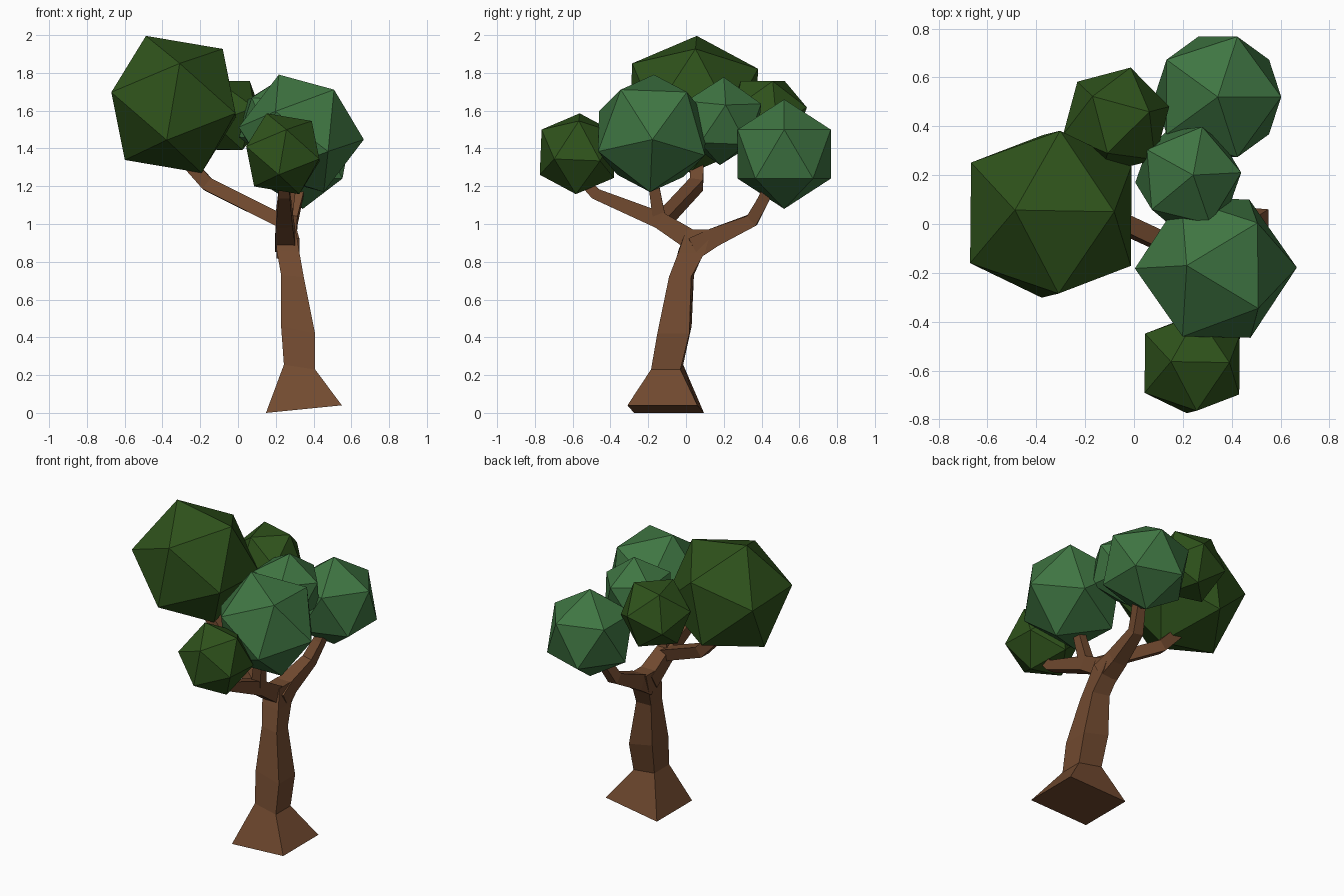
import bpy, bmesh
from mathutils import Vector, Matrix

if "Cube" in bpy.data.objects:
    bpy.data.objects.remove(bpy.data.objects["Cube"])


def material(name, rgb):
    m = bpy.data.materials.new(name)
    m.diffuse_color = (*rgb, 1)
    m.use_nodes = True
    m.node_tree.nodes["Principled BSDF"].inputs["Base Color"].default_value = m.diffuse_color
    return m


BARK = material("bark", (0.165, 0.068, 0.029))
DARK = material("dark_leaves", (0.028, 0.085, 0.011))
LIGHT = material("light_leaves", (0.05, 0.18, 0.055))


def finish(name, bm, mat):
    bmesh.ops.recalc_face_normals(bm, faces=bm.faces[:])
    me = bpy.data.meshes.new(name)
    bm.to_mesh(me)
    bm.free()
    me.materials.append(mat)
    ob = bpy.data.objects.new(name, me)
    bpy.context.collection.objects.link(ob)


def loft(name, rings):
    """Skin four-cornered rings into a closed tube."""
    bm = bmesh.new()
    loops = [[bm.verts.new(p) for p in ring] for ring in rings]
    for a, b in zip(loops, loops[1:]):
        for i in range(4):
            j = (i + 1) % 4
            bm.faces.new((a[i], a[j], b[j], b[i]))
    bm.faces.new(loops[0])
    bm.faces.new(loops[-1])
    finish(name, bm, BARK)


def branch(name, path, side):
    """Square tube along (point, half width) steps; side fixes its roll."""
    pts = [Vector(p) for p, _ in path]
    rings = []
    for i, (_, h) in enumerate(path):
        ins = pts[i] - pts[i - 1] if i else pts[1] - pts[0]
        out = pts[i + 1] - pts[i] if i + 1 < len(pts) else ins
        t = (ins.normalized() + out.normalized()).normalized()
        s = Vector(side)
        s = (s - t * s.dot(t)).normalized()
        n = t.cross(s)
        rings.append([pts[i] + s * h * a + n * h * b
                      for a, b in ((-1, -1), (1, -1), (1, 1), (-1, 1))])
    loft(name, rings)


def leaves(name, centre, r, top, neighbour, mat):
    """Icosahedron turned so two adjacent corners point at top and neighbour."""
    z = Vector(top).normalized()
    v = Vector(neighbour)
    x = (v - z * v.dot(z)).normalized()
    rot = Matrix((x, z.cross(x), z)).transposed().to_4x4()
    bm = bmesh.new()
    bmesh.ops.create_icosphere(bm, subdivisions=1, radius=r,
                               matrix=Matrix.Translation(centre) @ rot)
    finish(name, bm, mat)


# Trunk: x0, x1, y0, y1, z on the left, z on the right, y skew on the right
trunk = [
    (0.148, 0.55, -0.275, 0.095, 0.0, 0.04, -0.035),
    (0.243, 0.408, -0.17, -0.015, 0.255, 0.23, -0.015),
    (0.228, 0.408, -0.14, 0.03, 0.46, 0.42, -0.012),
    (0.228, 0.348, -0.075, 0.042, 0.73, 0.72, -0.015),
    (0.205, 0.325, -0.04, 0.10, 0.86, 0.85, 0.0),
    (0.20, 0.305, 0.0, 0.135, 0.97, 0.97, 0.0),
]
loft("trunk", [[(a, c, zl), (b, c + k, zr), (b, d + k, zr), (a, d, zl)]
               for a, b, c, d, zl, zr, k in trunk])

# Branches
branch("back_branch", [((0.265, 0.04, 0.87), 0.06), ((0.26, 0.15, 0.93), 0.05),
                       ((0.28, 0.35, 1.02), 0.035), ((0.31, 0.41, 1.13), 0.03),
                       ((0.34, 0.46, 1.25), 0.028)], (1, 0, 0))
branch("front_branch", [((0.252, 0.05, 0.90), 0.055), ((0.245, -0.14, 1.02), 0.045),
                        ((0.245, -0.48, 1.16), 0.03), ((0.24, -0.56, 1.25), 0.028)], (1, 0, 0))
branch("right_branch", [((0.25, -0.14, 1.02), 0.035), ((0.28, -0.17, 1.2), 0.028),
                        ((0.31, -0.18, 1.35), 0.026)], (1, 0, 0))
branch("left_branch", [((0.24, -0.13, 1.01), 0.036), ((-0.16, 0.055, 1.21), 0.036),
                       ((-0.27, 0.06, 1.33), 0.034)], (0, 1, 0))

# Leaf clumps
TILT = (-0.147, 0.017, 0.362), (0.262, 0.01, 0.293)
leaves("left_leaves", (-0.34, 0.04, 1.633), 0.392, *TILT, DARK)
leaves("front_leaves", (0.238, -0.573, 1.372), 0.231, *TILT, DARK)
leaves("back_left_leaves", (-0.073, 0.423, 1.575), 0.229,
       (0.135, 0.036, 0.18), (-0.099, 0.099, 0.18), DARK)
leaves("back_leaves", (0.343, 0.52, 1.37), 0.29, (0, 0, 1), (1, 0, 0), LIGHT)
leaves("middle_leaves", (0.222, 0.19, 1.545), 0.234, (0.02, 0.01, 0.23), (1, 0.08, 0), LIGHT)
leaves("right_leaves", (0.335, -0.18, 1.48), 0.333,
       (-0.118, 0.01, 0.308), (-0.332, -0.002, 0.03), LIGHT)
